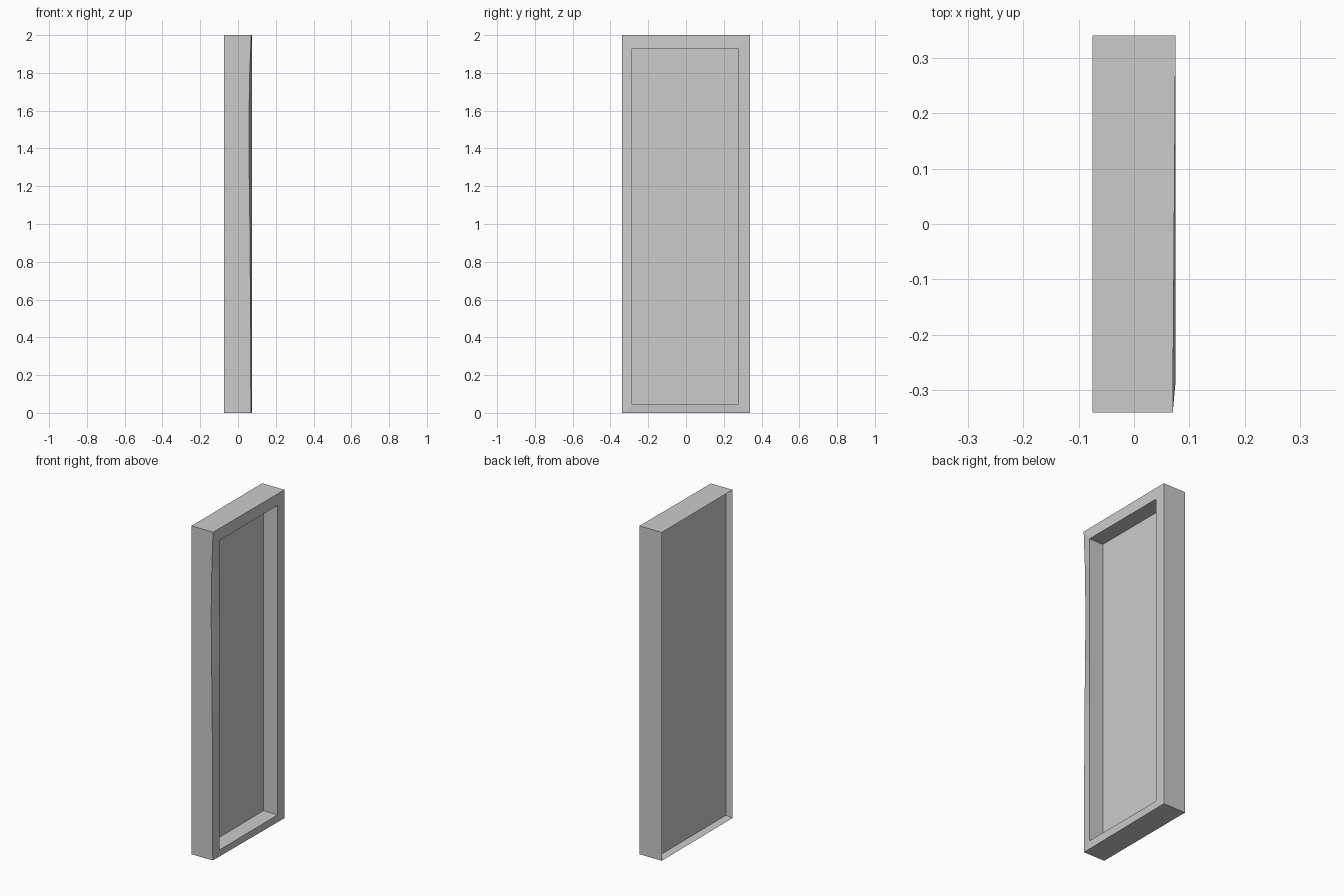
import bpy
import bmesh

cube = bpy.data.objects.get("Cube")
if cube:
    bpy.data.objects.remove(cube, do_unlink=True)

# Plain grey for the whole piece
grey = bpy.data.materials.new("plain grey")
grey.use_nodes = True
colour = (0.6, 0.6, 0.6, 1)
grey.diffuse_color = colour
grey.node_tree.nodes["Principled BSDF"].inputs["Base Color"].default_value = colour

# Height fractions and how far the uneven front edge is worn back there
HEIGHTS = [0, 0.25, 0.45, 0.6, 0.75, 0.9, 1]
WEAR = [0.007, 0.009, 0.011, 0.015, 0.018, 0.013, 0.005]

bm = bmesh.new()


def ring(x, y0, y1, z0, z1, worn=False):
    """Rectangular loop facing x; the -y side may be worn back."""
    near = [bm.verts.new((x - (w if worn else 0), y0, z0 + (z1 - z0) * h))
            for h, w in zip(HEIGHTS, WEAR)]
    far = [bm.verts.new((x, y1, z0 + (z1 - z0) * h)) for h in reversed(HEIGHTS)]
    return near + far


def bridge(a, b):
    n = len(a)
    for i in range(n):
        j = (i + 1) % n
        bm.faces.new((a[i], a[j], b[j], b[i]))


# Shallow tapered back recess, outer box, front border, deep front recess
rings = [
    ring(-0.042, -0.325, 0.325, 0.015, 1.985),
    ring(-0.075, -0.34, 0.34, 0, 2),
    ring(0.075, -0.34, 0.34, 0, 2, worn=True),
    ring(0.075, -0.285, 0.275, 0.045, 1.93),
    ring(-0.02, -0.285, 0.275, 0.045, 1.93),
]
for a, b in zip(rings, rings[1:]):
    bridge(a, b)

# Panel faces closing the two recesses
bm.faces.new(rings[0])
bm.faces.new(rings[-1])
bmesh.ops.recalc_face_normals(bm, faces=bm.faces)

mesh = bpy.data.meshes.new("recessed_panel_frame")
bm.to_mesh(mesh)
bm.free()
mesh.materials.append(grey)
frame = bpy.data.objects.new("recessed_panel_frame", mesh)
bpy.context.collection.objects.link(frame)
